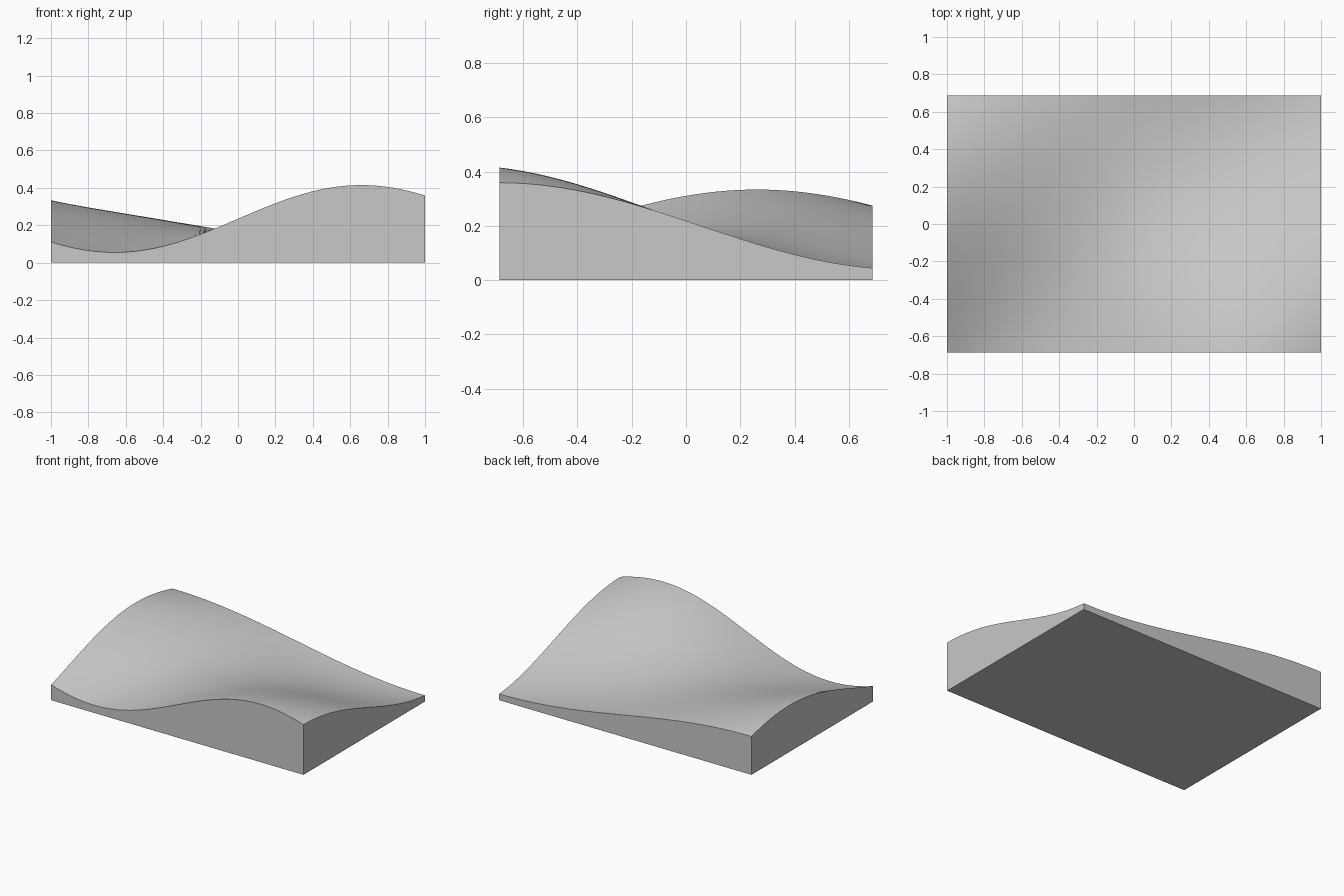
import bpy
import bmesh
from math import sin, cos, radians

cube = bpy.data.objects.get("Cube")
if cube:
    bpy.data.objects.remove(cube, do_unlink=True)

HALF_DEPTH = 0.687


def front_edge(x):
    return 0.235 + 0.18 * sin(2.38 * x)


def back_edge(x):
    return 0.16 - 0.115 * sin(1.57 * x)


def wave_height(x, y):
    """Wavy surface that follows the front and back edge profiles."""
    k = 2.1
    edge_cos, edge_sin = cos(k * HALF_DEPTH), sin(k * HALF_DEPTH)
    front, back = front_edge(x), back_edge(x)
    bulge = -0.029 - 0.094 * x + 0.106 * x**2 + 0.036 * x**3
    tilt = (back - front) / (2 * edge_sin)
    return (front + back) / 2 + bulge * (cos(k * y) - edge_cos) + tilt * sin(k * y)


# Neutral grey material
grey = bpy.data.materials.new("light_grey")
grey.use_nodes = True
colour = (0.58, 0.58, 0.58, 1)
grey.diffuse_color = colour
grey.node_tree.nodes["Principled BSDF"].inputs["Base Color"].default_value = colour

# Undulating top sheet
bm = bmesh.new()
bmesh.ops.create_grid(bm, x_segments=72, y_segments=48, size=1)
for v in bm.verts:
    v.co.y *= HALF_DEPTH
    v.co.z = wave_height(v.co.x, v.co.y)

# Straight walls down to a flat base
rim = [e for e in bm.edges if e.is_boundary]
walls = bmesh.ops.extrude_edge_only(bm, edges=rim)["geom"]
for v in walls:
    if isinstance(v, bmesh.types.BMVert):
        v.co.z = 0
base_rim = [e for e in walls if isinstance(e, bmesh.types.BMEdge) and e.is_boundary]
bmesh.ops.holes_fill(bm, edges=base_rim, sides=0)
bmesh.ops.recalc_face_normals(bm, faces=bm.faces)

mesh = bpy.data.meshes.new("wavy_block")
bm.to_mesh(mesh)
bm.free()
mesh.materials.append(grey)
block = bpy.data.objects.new("wavy_block", mesh)
bpy.context.collection.objects.link(block)

# Smooth top with crisp outer edges
bpy.ops.object.select_all(action="DESELECT")
block.select_set(True)
bpy.context.view_layer.objects.active = block
bpy.ops.object.shade_smooth_by_angle(angle=radians(30))
